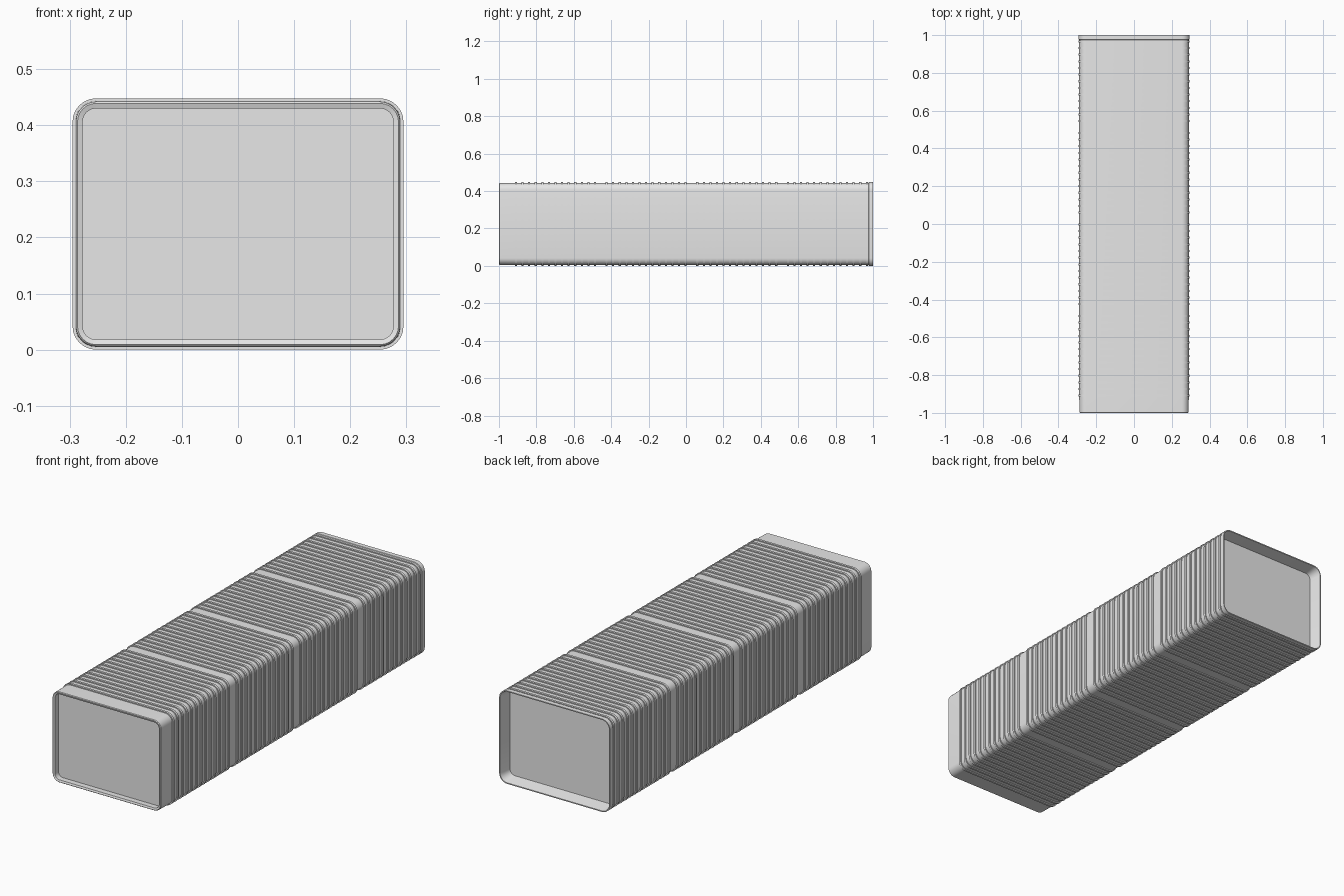
import bpy, bmesh
from math import sin, cos, pi, radians

cube = bpy.data.objects.get("Cube")
if cube:
    bpy.data.objects.remove(cube, do_unlink=True)

grey = bpy.data.materials.new("plain grey")
grey.use_nodes = True
grey.diffuse_color = (0.8, 0.8, 0.8, 1)
grey.node_tree.nodes["Principled BSDF"].inputs["Base Color"].default_value = (0.8, 0.8, 0.8, 1)

HALF_W, HALF_H, RADIUS, CORNER_STEPS = 0.295, 0.224, 0.042, 6


def rounded_loop(bm, inset, y):
    """Rounded rectangle across y, shrunk by inset from the outermost size."""
    r = RADIUS - inset
    verts = []
    for q, (sx, sz) in enumerate([(1, 1), (-1, 1), (-1, -1), (1, -1)]):
        for i in range(CORNER_STEPS + 1):
            a = (q + i / CORNER_STEPS) * pi / 2
            x = sx * (HALF_W - RADIUS) + r * cos(a)
            z = HALF_H + sz * (HALF_H - RADIUS) + r * sin(a)
            verts.append(bm.verts.new((x, y, z)))
    return verts


def loft(bm, stations, closed=False):
    """Bridge loops given as (inset, y); cap the ends or close into a ring."""
    loops = [rounded_loop(bm, *s) for s in stations]
    pairs = list(zip(loops, loops[1:]))
    if closed:
        pairs.append((loops[-1], loops[0]))
    else:
        bm.faces.new(loops[0])
        bm.faces.new(loops[-1])
    n = len(loops[0])
    for a, b in pairs:
        for i in range(n):
            j = (i + 1) % n
            bm.faces.new((a[i], a[j], b[j], b[i]))


def finish(bm, name):
    bmesh.ops.recalc_face_normals(bm, faces=bm.faces)
    mesh = bpy.data.meshes.new(name)
    bm.to_mesh(mesh)
    bm.free()
    mesh.materials.append(grey)
    obj = bpy.data.objects.new(name, mesh)
    bpy.context.collection.objects.link(obj)
    bpy.ops.object.select_all(action='DESELECT')
    obj.select_set(True)
    bpy.context.view_layer.objects.active = obj
    bpy.ops.object.shade_smooth_by_angle(angle=radians(35))


# Long body with a recessed panel at each end
bm = bmesh.new()
loft(bm, [(0.018, -0.97), (0.018, -0.997), (0.009, -1), (0.006, -0.997),
          (0.005, -0.92), (0.005, 0.975), (0, 0.978), (0, 1),
          (0.005, 1), (0.016, 0.94)])
finish(bm, "body")

# Four groups of thin raised rims
GROUPS, RIMS, PITCH, GROUP_PITCH, THICK = 4, 13, 0.0352, 0.4845, 0.011
bm = bmesh.new()
for g in range(GROUPS):
    for k in range(RIMS):
        y = -0.909 + g * GROUP_PITCH + k * PITCH
        a, b = y - THICK / 2, y + THICK / 2
        loft(bm, [(0.008, a), (0, a), (0, b), (0.008, b)], closed=True)
finish(bm, "rims")
